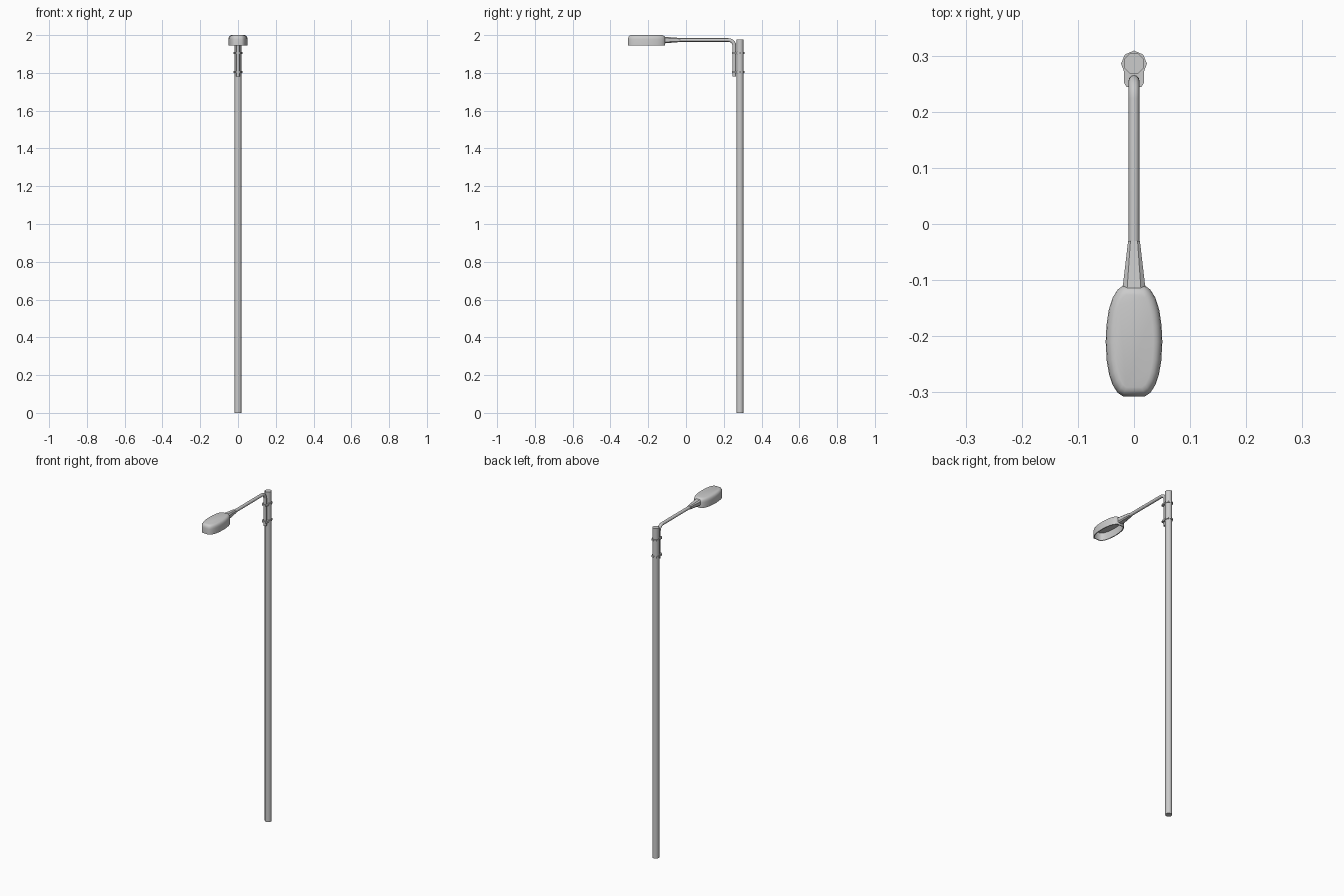
import bpy, math
from mathutils import Vector

if "Cube" in bpy.data.objects:
    bpy.data.objects.remove(bpy.data.objects["Cube"])


def make(name, verts, faces, angle=35):
    me = bpy.data.meshes.new(name)
    me.from_pydata(verts, [], faces)
    me.update()
    ob = bpy.data.objects.new(name, me)
    bpy.context.collection.objects.link(ob)
    bpy.ops.object.select_all(action='DESELECT')
    ob.select_set(True)
    bpy.context.view_layer.objects.active = ob
    bpy.ops.object.mode_set(mode='EDIT')
    bpy.ops.mesh.select_all(action='SELECT')
    bpy.ops.mesh.normals_make_consistent(inside=False)
    bpy.ops.object.mode_set(mode='OBJECT')
    bpy.ops.object.shade_smooth_by_angle(angle=math.radians(angle))
    return ob


def loft(name, rings, angle=35):
    """Skin a list of equal-length rings and cap both ends."""
    n = len(rings[0])
    verts = [p for r in rings for p in r]
    faces = [(k * n + i, k * n + (i + 1) % n, (k + 1) * n + (i + 1) % n, (k + 1) * n + i)
             for k in range(len(rings) - 1) for i in range(n)]
    faces += [tuple(range(n)), tuple(range(len(verts) - n, len(verts)))]
    return make(name, verts, faces, angle)


def polygon(r, n, phase=0.0):
    return [(r * math.cos(2 * math.pi * i / n + phase),
             r * math.sin(2 * math.pi * i / n + phase)) for i in range(n)]


POLE_Y, PIPE_Y, ARM_Z, PIPE_R = 0.286, 0.256, 1.974, 0.0095

# Upright pole
oct_ring = polygon(0.0195, 8, math.pi / 8)
loft("pole", [[(x, POLE_Y + y, z) for x, y in oct_ring] for z in (0, 1.976)], 50)

# Bent arm pipe: rises along the pole, then turns forward
bend = 0.032
path = [(PIPE_Y, 1.78, 0)]
for k in range(7):
    a = math.pi / 2 * k / 6
    path.append((PIPE_Y - bend + bend * math.cos(a), ARM_Z - bend + bend * math.sin(a), a))
path.append((-0.035, ARM_Z, math.pi / 2))
circle = polygon(PIPE_R, 12)
loft("arm_pipe", [[(u, y + v * math.cos(a), z + v * math.sin(a)) for u, v in circle]
                  for y, z, a in path])

# Two clamps holding the pipe to the pole
half = [(0.0, 0.309), (0.0163, 0.302), (0.023, 0.286), (0.018, 0.272),
        (0.018, 0.252), (0.013, 0.244)]
outline = half + [(-x, y) for x, y in reversed(half[1:])]
for i, z in enumerate((1.805, 1.905)):
    loft(f"clamp_{i + 1}", [[(x, y, z + d) for x, y in outline] for d in (-0.005, 0.005)])

# Flared neck between arm and lamp head
loft("lamp_neck", [[(sx * w, y, ARM_Z + sz * h) for sx, sz in
                    ((-1, -.6), (-.6, -1), (.6, -1), (1, -.6), (1, .6), (.6, 1), (-.6, 1), (-1, .6))]
                   for y, w, h in ((-0.03, 0.0105, 0.0105), (-0.12, 0.021, 0.018))])

# Lamp head: rounded shell, hollow underneath
side = [(0.020, -0.110), (0.029, -0.117), (0.038, -0.131), (0.045, -0.153),
        (0.049, -0.18), (0.0505, -0.21), (0.0485, -0.245), (0.044, -0.270),
        (0.038, -0.287), (0.029, -0.301), (0.020, -0.307)]
rim = side + [(-x, y) for x, y in reversed(side)]
mid = -0.2085


def level(s, z):
    # shrink by the same amount all round rather than by a ratio
    return [(x * (1 - s / 0.0505), mid + (y - mid) * (1 - s / 0.0985), z) for x, y in rim]


loft("lamp_head", [level(0.007, 1.988), level(0.005, 1.945), level(0, 1.945), level(0, 1.978),
                   level(0.0015, 1.987), level(0.005, 1.994), level(0.010, 1.998),
                   level(0.016, 2.0)], 40)
